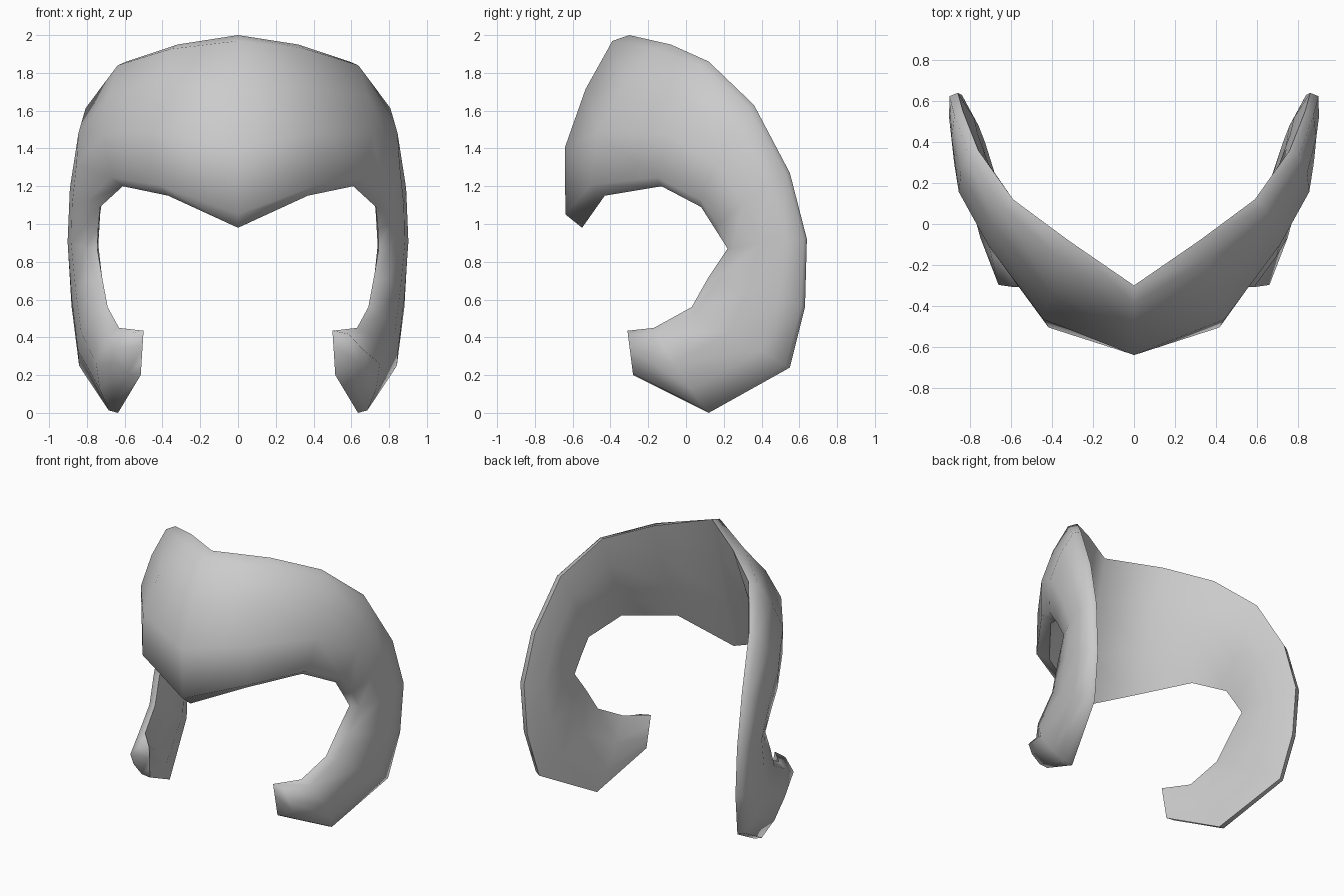
import bpy, bmesh, math
from mathutils import Vector

if "Cube" in bpy.data.objects:
    bpy.data.objects.remove(bpy.data.objects["Cube"], do_unlink=True)

# Grey material
grey = bpy.data.materials.new("plain grey")
grey.use_nodes = True
colour = (0.6, 0.6, 0.6, 1)
grey.diffuse_color = colour
grey.node_tree.nodes["Principled BSDF"].inputs["Base Color"].default_value = colour

# Stations from the brow centre round the cheek to the jaw tip:
# back rim point, opening rim point, outward angle, outer bulge, inner bulge
STATIONS = [
    ((0.00, -0.30, 2.00), (0.00, -0.55, 0.98), 0, 0.195, 0.0),
    ((0.32, -0.08, 1.95), (0.37, -0.43, 1.15), 27, 0.205, 0.015),
    ((0.59, 0.12, 1.86), (0.61, -0.13, 1.20), 55, 0.135, 0.035),
    ((0.76, 0.36, 1.63), (0.73, 0.08, 1.09), 70, 0.12, 0.045),
    ((0.835, 0.55, 1.27), (0.74, 0.15, 0.98), 80, 0.10, 0.045),
    ((0.86, 0.64, 0.92), (0.745, 0.22, 0.87), 85, 0.09, 0.045),
    ((0.84, 0.63, 0.56), (0.72, 0.12, 0.72), 85, 0.09, 0.045),
    ((0.80, 0.55, 0.24), (0.69, 0.03, 0.56), 82, 0.095, 0.04),
    ((0.635, 0.12, 0.00), (0.63, -0.17, 0.45), 82, 0.12, 0.02),
    ((0.515, -0.28, 0.20), (0.50, -0.31, 0.435), 90, 0.155, 0.0),
]


def section(station, side):
    """Closed cross-section: outer skin down, inner skin back up."""
    back, front, angle, outer, inner = station
    back, front = Vector(back), Vector(front)
    a = math.radians(angle)
    out = Vector((math.sin(a), -math.cos(a), 0))
    rim = max(0.045, 0.42 * outer)
    steps = [
        (0.0, 0.0), (0.03, rim), (0.28, 0.83 * outer), (0.58, outer),
        (0.93, rim * 1.3), (1.0, 0.0), (0.66, -inner), (0.3, -inner),
    ]
    points = [back.lerp(front, t) + out * d for t, d in steps]
    return [(p.x * side, p.y, p.z) for p in points]


# Sweep the sections from the right jaw tip over the brow to the left one
rings = [section(s, -1) for s in reversed(STATIONS[1:])]
rings += [section(s, 1) for s in STATIONS]

bm = bmesh.new()
loops = [[bm.verts.new(p) for p in ring] for ring in rings]
for one, two in zip(loops, loops[1:]):
    for i in range(len(one)):
        j = (i + 1) % len(one)
        bm.faces.new((one[i], one[j], two[j], two[i]))

# Jaw tip ends
bm.faces.new(loops[0])
bm.faces.new(list(reversed(loops[-1])))
bmesh.ops.recalc_face_normals(bm, faces=bm.faces[:])

mesh = bpy.data.meshes.new("face_guard")
bm.to_mesh(mesh)
bm.free()
mesh.materials.append(grey)
guard = bpy.data.objects.new("face_guard", mesh)
bpy.context.collection.objects.link(guard)

# Smooth skin with crisp rims
bpy.ops.object.select_all(action="DESELECT")
guard.select_set(True)
bpy.context.view_layer.objects.active = guard
bpy.ops.object.shade_smooth_by_angle(angle=math.radians(80))
